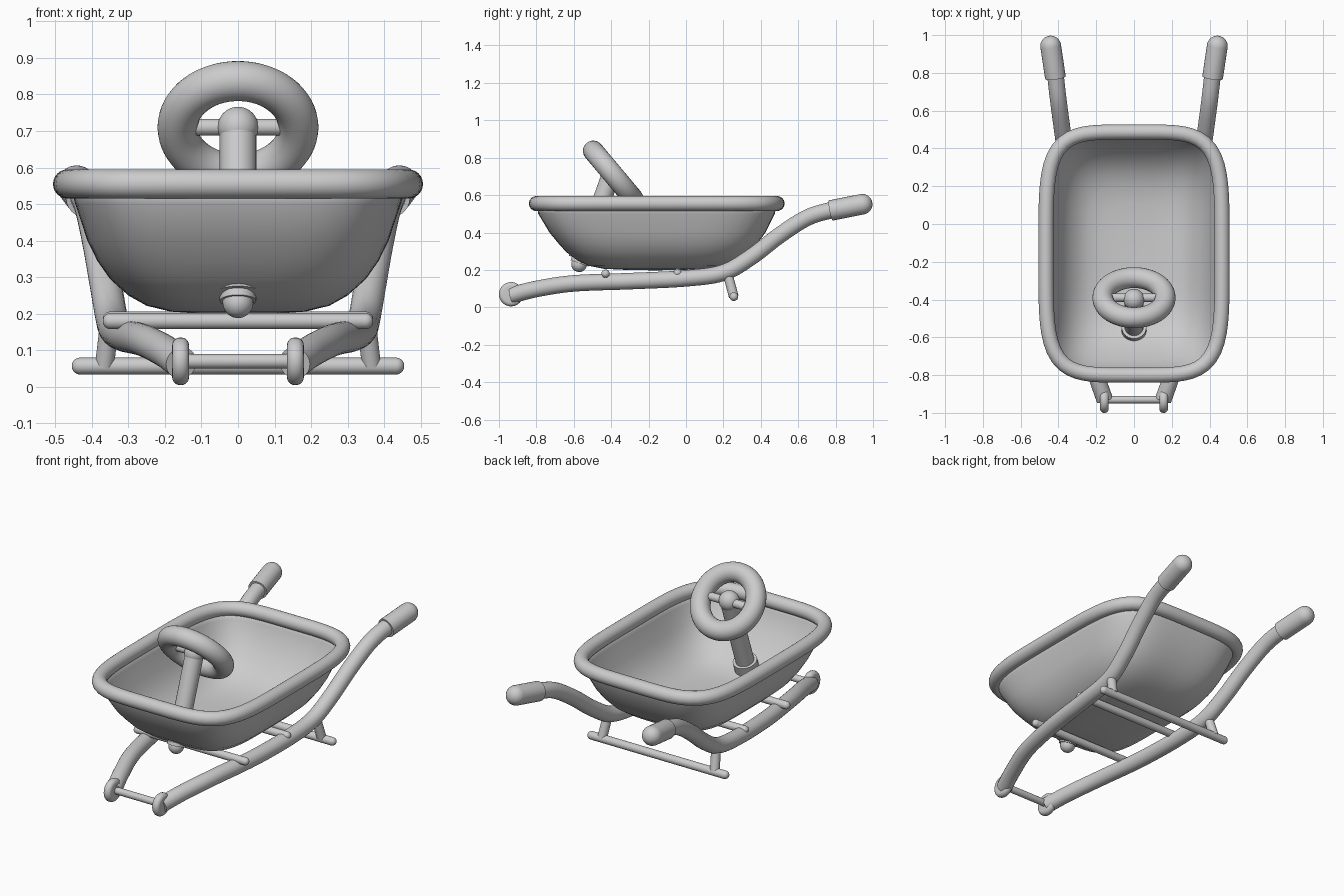
import bpy, bmesh, math
from mathutils import Vector, Matrix

if "Cube" in bpy.data.objects:
    bpy.data.objects.remove(bpy.data.objects["Cube"])

grey = bpy.data.materials.new("plain grey")
grey.diffuse_color = (0.6, 0.6, 0.6, 1)
grey.use_nodes = True
grey.node_tree.nodes["Principled BSDF"].inputs["Base Color"].default_value = grey.diffuse_color


def finish(name, bm, angle=40):
    bmesh.ops.recalc_face_normals(bm, faces=bm.faces)
    me = bpy.data.meshes.new(name)
    bm.to_mesh(me)
    bm.free()
    ob = bpy.data.objects.new(name, me)
    bpy.context.collection.objects.link(ob)
    me.materials.append(grey)
    bpy.ops.object.select_all(action='DESELECT')
    ob.select_set(True)
    bpy.context.view_layer.objects.active = ob
    bpy.ops.object.shade_smooth_by_angle(angle=math.radians(angle))
    return ob


def bridge(bm, rings, closed=False):
    n = len(rings[0])
    pairs = list(zip(rings, rings[1:]))
    if closed:
        pairs.append((rings[-1], rings[0]))
    for a, b in pairs:
        for i in range(n):
            j = (i + 1) % n
            bm.faces.new((a[i], a[j], b[j], b[i]))


def spline(points, steps=6):
    """Smooth path through the points."""
    p = [Vector(q) for q in points]
    p = [2 * p[0] - p[1]] + p + [2 * p[-1] - p[-2]]
    out = []
    for a, b, c, d in zip(p, p[1:], p[2:], p[3:]):
        for k in range(steps):
            t = k / steps
            out.append(0.5 * (2 * b + (c - a) * t + (2 * a - 5 * b + 4 * c - d) * t * t
                              + (3 * b - a - 3 * c + d) * t ** 3))
    return out + [p[-2]]


def tube(name, path, r, sides=24, round_ends=(False, False), closed=False):
    """Round tube along a path, with flat or domed ends."""
    path = [Vector(q) for q in path]
    n = len(path)
    stations = []
    for i, p in enumerate(path):
        a = path[i - 1] if i or closed else p
        b = path[(i + 1) % n] if i < n - 1 or closed else p
        stations.append((p, (b - a).normalized(), r))
    domes = [(math.sin(t), math.cos(t)) for t in [k * math.pi / 2 / 7 for k in range(1, 7)]]
    p0, d0, _ = stations[0]
    p1, d1, _ = stations[-1]
    if round_ends[0]:
        stations = [(p0 - d0 * r * s, d0, r * c) for s, c in reversed(domes)] + stations
    if round_ends[1]:
        stations += [(p1 + d1 * r * s, d1, r * c) for s, c in domes]
    bm = bmesh.new()
    rings = []
    side = stations[0][1].orthogonal().normalized()
    if closed:
        side = Vector((0, 0, 1))
    for p, d, rad in stations:
        side = (side - d * side.dot(d)).normalized()
        other = d.cross(side)
        rings.append([bm.verts.new(p + rad * (side * math.cos(a) + other * math.sin(a)))
                      for a in [2 * math.pi * k / sides for k in range(sides)]])
    bridge(bm, rings, closed)
    if not closed:
        bm.faces.new(rings[0])
        bm.faces.new(rings[-1])
    return finish(name, bm)


def outline(hx, y0, y1, z, power, count=96):
    """Rounded rectangle."""
    pts = []
    for k in range(count):
        a = 2 * math.pi * k / count
        c, s = math.cos(a), math.sin(a)
        m = (abs(c) ** power + abs(s) ** power) ** (-1 / power)
        pts.append(Vector((hx * c * m, (y0 + y1) / 2 + (y1 - y0) / 2 * s * m, z)))
    return pts


# Tub: stacked rounded outlines (half width, front, back, height, squareness)
levels = [(0.462, -0.80, 0.485, 0.555, 4.6), (0.445, -0.79, 0.475, 0.50, 4.5),
          (0.412, -0.73, 0.425, 0.40, 4.3), (0.385, -0.685, 0.385, 0.345, 4.2),
          (0.350, -0.64, 0.34, 0.295, 4.1), (0.300, -0.58, 0.275, 0.25, 4),
          (0.250, -0.52, 0.20, 0.222, 3.8), (0.185, -0.44, 0.11, 0.206, 3.5),
          (0.10, -0.32, -0.01, 0.20, 3), (0.02, -0.19, -0.14, 0.198, 2)]
bm = bmesh.new()
rings = [[bm.verts.new(p) for p in outline(*lv)] for lv in levels]
bridge(bm, rings)
bm.faces.new(rings[-1])
tub = finish("tub", bm, 60)
shell = tub.modifiers.new("thickness", 'SOLIDIFY')
shell.thickness = 0.012

# Rolled rim
tube("tub_rim", outline(0.466, -0.80, 0.487, 0.555, 4.6), 0.04, closed=True)

# Side rails, grips, front discs and rear legs, one set per side
rail = [(.155, -.93, .065), (.20, -.80, .098), (.26, -.60, .128), (.31, -.30, .140),
        (.335, 0, .155), (.345, .20, .185), (.36, .35, .270), (.38, .50, .385),
        (.40, .65, .480), (.415, .78, .520), (.425, .86, .535)]
for tag, s in (("left", -1), ("right", 1)):
    tube("rail_" + tag, spline([(s * x, y, z) for x, y, z in rail]), 0.044)
    tube("grip_" + tag, [(s * .416, .775, .518), (s * .441, .942, .551)], 0.055,
         round_ends=(False, True))
    tube("leg_" + tag, [(s * .352, .225, .17), (s * .365, .255, .058)], 0.026)
    # Rounded disc at the front end
    bm = bmesh.new()
    bmesh.ops.create_cone(bm, cap_ends=True, segments=32, radius1=0.065, radius2=0.065,
                          depth=0.046, matrix=Matrix.Translation((s * .157, -.935, .07))
                          @ Matrix.Rotation(math.radians(90), 4, 'Y'))
    edges = [e for e in bm.edges if abs(e.verts[0].co.x - e.verts[1].co.x) < 1e-4]
    bmesh.ops.bevel(bm, geom=edges, offset=0.021, segments=5, profile=0.5, affect='EDGES')
    finish("front_disc_" + tag, bm)


# Cross bars
def cross_bar(name, half, y, z, r):
    tube(name, [(-half + r, y, z), (half - r, y, z)], r, round_ends=(True, True))


cross_bar("front_axle", 0.16, -.93, .07, 0.02)
cross_bar("front_cross_bar", 0.37, -.43, .18, 0.022)
cross_bar("middle_cross_bar", 0.37, -.045, .184, 0.022)
cross_bar("foot_bar", 0.455, .256, .057, 0.023)

# Steering column, base collar, lower end and hub
top, low = Vector((0, -.40, .71)), Vector((0, -.57, .235))
axis = (low - top).normalized()
tube("steering_column", [top, low], 0.05)
tube("column_collar", [low - axis * .075, low - axis * .02], 0.066)
tube("column_end", [low - axis * .04, low + axis * .005], 0.042, round_ends=(False, True))
bm = bmesh.new()
bmesh.ops.create_uvsphere(bm, u_segments=32, v_segments=16, radius=0.056,
                          matrix=Matrix.Translation((0, -.40, .71)))
finish("steering_hub", bm)

# Steering wheel, tilted towards the rear, and its spoke
tilt = math.radians(50)
ring = [Vector((.165 * math.cos(a), -.39 - .165 * math.sin(a) * math.cos(tilt),
                .71 + .165 * math.sin(a) * math.sin(tilt)))
        for a in [2 * math.pi * k / 64 for k in range(64)]]
tube("steering_wheel", ring, 0.055, closed=True)
cross_bar("steering_spoke", 0.15, -.39, .71, 0.023)
